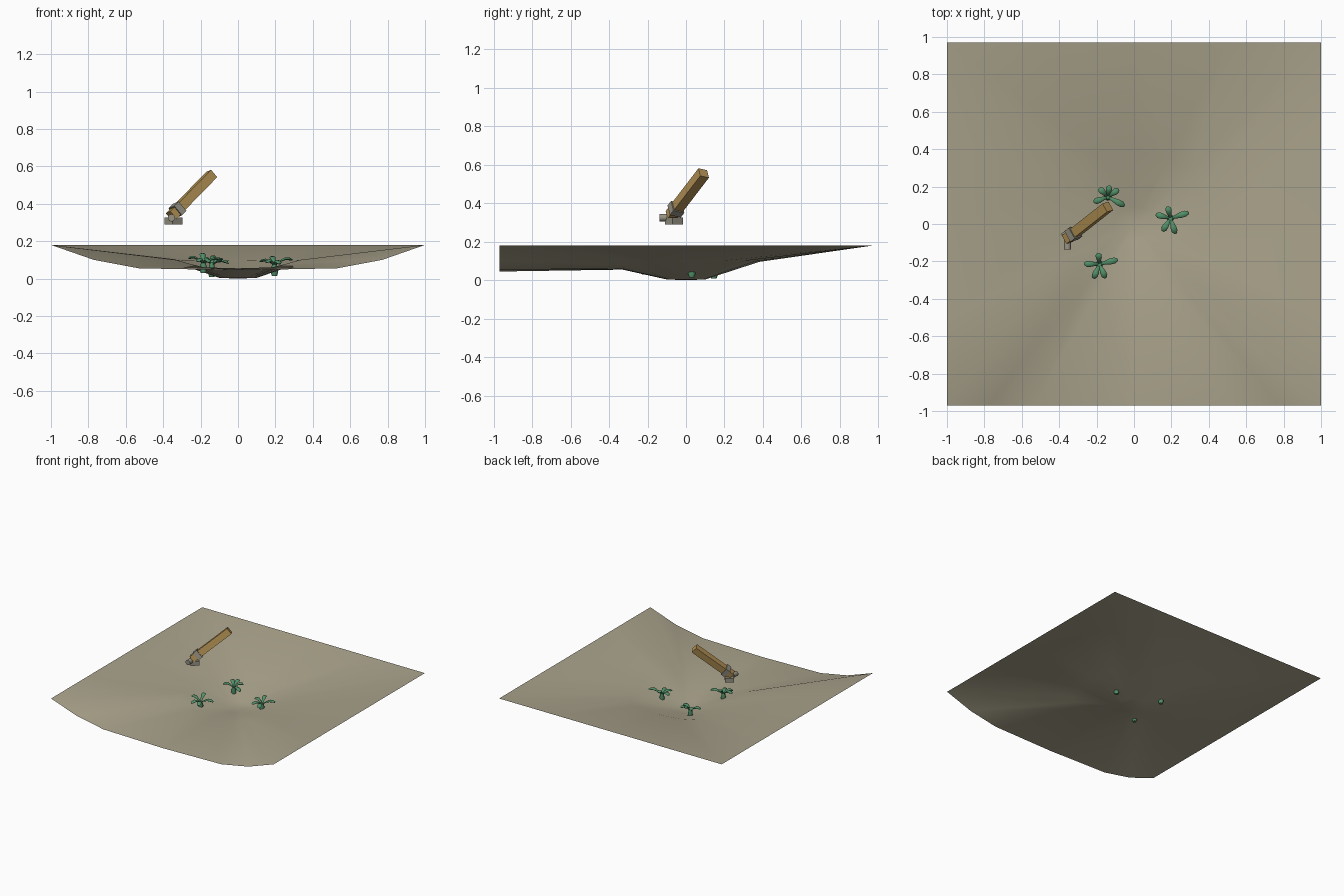
import bpy, bmesh, math
from mathutils import Vector, Matrix

if "Cube" in bpy.data.objects:
    bpy.data.objects.remove(bpy.data.objects["Cube"])


def material(name, rgb):
    m = bpy.data.materials.new(name)
    m.diffuse_color = (*rgb, 1)
    m.use_nodes = True
    m.node_tree.nodes["Principled BSDF"].inputs["Base Color"].default_value = m.diffuse_color
    return m


SAND = material("sand", (0.40, 0.365, 0.26))
WOOD = material("wood", (0.46, 0.29, 0.09))
METAL = material("grey_metal", (0.31, 0.29, 0.23))
GREEN = material("leaf_green", (0.085, 0.28, 0.14))


def finish(name, bm, mat, angle=None):
    bmesh.ops.recalc_face_normals(bm, faces=bm.faces)
    me = bpy.data.meshes.new(name)
    bm.to_mesh(me)
    bm.free()
    me.materials.append(mat)
    ob = bpy.data.objects.new(name, me)
    bpy.context.collection.objects.link(ob)
    if angle:
        bpy.ops.object.select_all(action='DESELECT')
        ob.select_set(True)
        bpy.context.view_layer.objects.active = ob
        bpy.ops.object.shade_smooth_by_angle(angle=math.radians(angle))
    return ob


# Ground sheet: spokes from the pit to the square edge
# (edge x, edge y, edge z, ring radius, ring z) for the right half
half = [(0, -.97, .045, .33, .055), (.53, -.97, .055, .38, .06),
        (.77, -.97, .10, .42, .08), (1, -.97, .18, .46, .10),
        (1, -.5, .18, .41, .10), (1, 0, .18, .38, .10),
        (1, .5, .18, .40, .10), (1, .97, .18, .43, .10),
        (.5, .97, .18, .40, .097), (0, .97, .18, .38, .095)]
spokes = half + [(-s[0], *s[1:]) for s in half[-2:0:-1]]
bm = bmesh.new()
centre = bm.verts.new((0, 0, 0))
lines = []
for x, y, z, r, rz in spokes:
    d = Vector((x, y, 0)).normalized()
    lines.append([bm.verts.new((*(d * .1).xy, .004)),
                  bm.verts.new((*(d * r).xy, rz)),
                  bm.verts.new((x, y, z))])
for i, a in enumerate(lines):
    b = lines[(i + 1) % len(lines)]
    bm.faces.new((centre, a[0], b[0]))
    for k in range(2):
        bm.faces.new((a[k], a[k + 1], b[k + 1], b[k]))
finish("ground_sheet", bm, SAND, 60)


# Tube with elliptical sections along a path of (point, half width, half height)
def add_tube(bm, sections, side, n=8):
    rings = []
    for i, (p, w, h) in enumerate(sections):
        t = (sections[min(i + 1, len(sections) - 1)][0]
             - sections[max(i - 1, 0)][0]).normalized()
        up = side.cross(t).normalized()
        rings.append([bm.verts.new(p + side * w * math.cos(a) + up * h * math.sin(a))
                      for a in (math.tau * k / n for k in range(n))])
    for r0, r1 in zip(rings, rings[1:]):
        for k in range(n):
            j = (k + 1) % n
            bm.faces.new((r0[k], r0[j], r1[j], r1[k]))
    bm.faces.new(rings[0])
    bm.faces.new(rings[-1])


# Plants: a stubby root and five drooping leaves of (angle, reach, rise)
def plant(name, x, y, root, top, leaves):
    bm = bmesh.new()
    base = Vector((x, y, 0))
    add_tube(bm, [(base + Vector((0, 0, root)), .014, .014),
                  (base + Vector((0, 0, root + .02)), .02, .02),
                  (base + Vector((0, 0, top)), .012, .012)], Vector((1, 0, 0)))
    for ang, reach, rise in leaves:
        a = math.radians(ang)
        out = Vector((math.cos(a), math.sin(a), 0))
        side = Vector((-out.y, out.x, 0))
        path = []
        for t, w in ((0, .006), (.3, .010), (.6, .016), (.85, .016), (1, .007)):
            z = top - .012 + .03 * math.sin(t * 2.4) + rise * t
            path.append((base + out * reach * t + Vector((0, 0, z)), w, w * .45))
        add_tube(bm, path, side)
    finish(name, bm, GREEN, 50)


plant("right_plant", .195, .03, .015, .082,
      [(18, .10, .01), (-72, .085, -.012), (-122, .08, -.005),
       (165, .08, .0), (103, .065, .02)])
plant("back_plant", -.14, .145, .008, .085,
      [(-28, .10, -.012), (35, .07, .005), (82, .06, .02),
       (135, .065, .01), (200, .08, .0)])
plant("front_plant", -.185, -.215, .03, .09,
      [(14, .10, .0), (-66, .08, -.012), (-112, .08, -.008),
       (178, .08, .01), (95, .06, .03)])

# Tilted wooden beam and its fittings share one frame
D = Vector((.21, .165, .215)).normalized()
E2 = Vector((.48, -.86, .19))
E2 = (E2 - D * E2.dot(D)).normalized()
E1 = D.cross(E2)
FRAME = Matrix((E2, E1, D)).transposed().to_4x4()
TOP = Vector((-.14, .092, .557))


def box(name, centre, size, mat, frame=FRAME):
    bm = bmesh.new()
    bmesh.ops.create_cube(bm, size=1)
    bm.transform(Matrix.Translation(centre) @ frame @ Matrix.Diagonal((*size, 1)))
    return finish(name, bm, mat)


LENGTH = .355
box("wooden_beam", TOP - D * LENGTH / 2, (.052, .052, LENGTH), WOOD)
box("metal_collar", TOP - D * .30, (.066, .066, .038), METAL)
box("lower_bracket", Vector((-.345, -.062, .308)), (.065, .07, .035), METAL,
    Matrix.Rotation(math.radians(38), 4, 'Z'))

# Round knob on the front of the lower end
bm = bmesh.new()
bmesh.ops.create_cone(bm, cap_ends=True, segments=10, radius1=.02, radius2=.02, depth=.05)
bm.transform(Matrix.Translation((-.356, -.112, .325)) @ Matrix.Rotation(math.pi / 2, 4, 'X'))
finish("end_knob", bm, METAL, 40)
